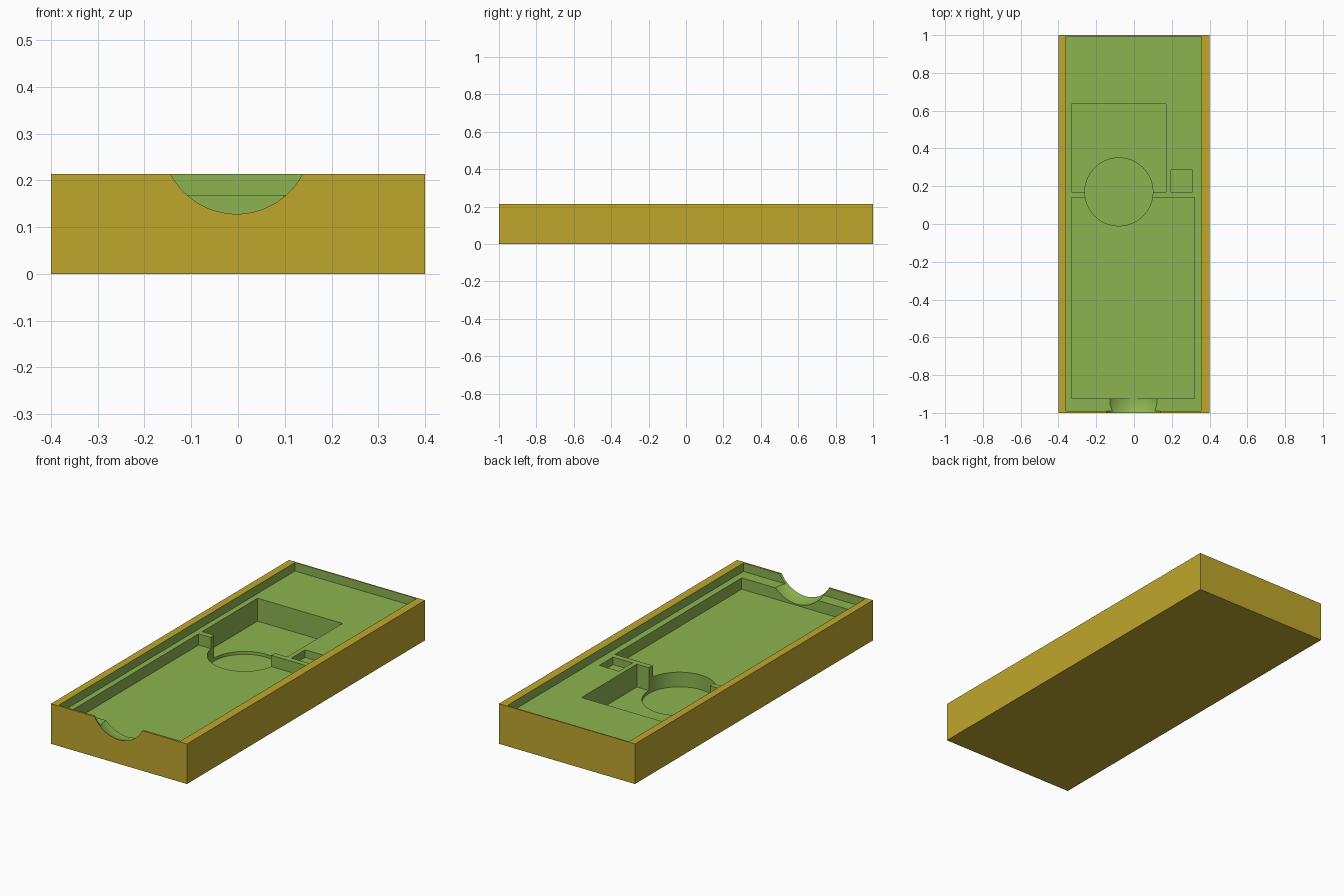
import bpy

if "Cube" in bpy.data.objects:
    bpy.data.objects.remove(bpy.data.objects["Cube"])

H = 0.213       # tray height
LEDGE = 0.168   # floor of the shallow recess


def material(name, rgb):
    m = bpy.data.materials.new(name)
    m.diffuse_color = (*rgb, 1)
    m.use_nodes = True
    m.node_tree.nodes["Principled BSDF"].inputs["Base Color"].default_value = m.diffuse_color
    return m


gold = material("gold_shell", (0.521, 0.386, 0.026))
green = material("green_lining", (0.266, 0.456, 0.08))


def box(name, x0, x1, y0, y1, z0, z1):
    bpy.ops.mesh.primitive_cube_add(
        size=1, location=((x0 + x1) / 2, (y0 + y1) / 2, (z0 + z1) / 2))
    ob = bpy.context.object
    ob.name = name
    ob.scale = (x1 - x0, y1 - y0, z1 - z0)
    bpy.ops.object.transform_apply(location=True, rotation=False, scale=True)
    return ob


# Solid block
tray = box("tray", -0.4, 0.4, -1, 1, 0, H)

# Stepped recess and the pockets sunk into it
cutters = [
    box("recess_cutter", -0.36, 0.355, -0.99, 0.993, LEDGE, 0.4),
    box("front_pocket_cutter", -0.33, 0.32, -0.925, 0.14, 0.108, 0.41),
    box("rear_pocket_cutter", -0.33, 0.17, 0.17, 0.635, 0.046, 0.42),
    box("small_pocket_cutter", 0.195, 0.31, 0.17, 0.285, 0.128, 0.43),
]

# Round well across the divider
bpy.ops.mesh.primitive_cylinder_add(
    vertices=64, radius=0.18, depth=0.4, location=(-0.08, 0.17, 0.23))
cutters.append(bpy.context.object)
cutters[-1].name = "round_well_cutter"

# Rounded finger notch in the front wall
bpy.ops.mesh.primitive_uv_sphere_add(
    segments=48, ring_count=24, radius=0.1735, location=(-0.003, -0.933, 0.288))
cutters.append(bpy.context.object)
cutters[-1].name = "finger_notch_cutter"

# Carve the block
for cutter in cutters:
    cutter.hide_render = True
    bpy.ops.object.select_all(action='DESELECT')
    tray.select_set(True)
    bpy.context.view_layer.objects.active = tray
    mod = tray.modifiers.new(cutter.name, 'BOOLEAN')
    mod.operation = 'DIFFERENCE'
    mod.solver = 'EXACT'
    mod.object = cutter
    bpy.ops.object.modifier_apply(modifier=mod.name)
    bpy.data.objects.remove(cutter, do_unlink=True)

# Gold on the outside and rim, green on every carved face
tray.data.materials.clear()
tray.data.materials.append(gold)
tray.data.materials.append(green)
for f in tray.data.polygons:
    c = f.center
    outer = (abs(c.x) > 0.3995 or abs(c.y) > 0.9995
             or c.z < 0.0005 or c.z > H - 0.0005)
    f.material_index = 0 if outer else 1

bpy.ops.object.shade_smooth_by_angle(angle=0.5)
